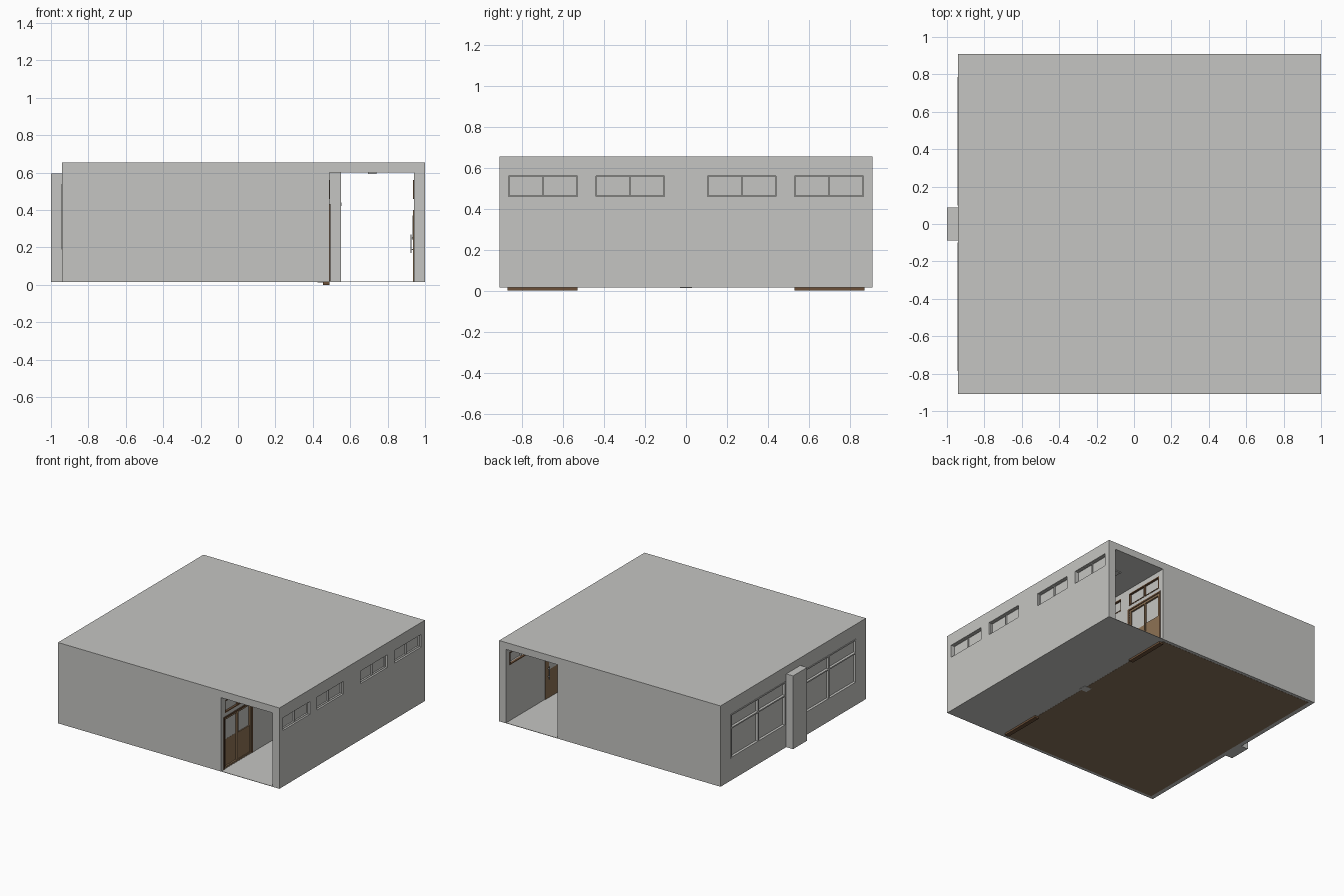
import bpy, bmesh
from mathutils import Vector

if "Cube" in bpy.data.objects:
    bpy.data.objects.remove(bpy.data.objects["Cube"])


def material(name, rgb):
    m = bpy.data.materials.new(name)
    m.diffuse_color = (*rgb, 1)
    m.use_nodes = True
    m.node_tree.nodes["Principled BSDF"].inputs["Base Color"].default_value = m.diffuse_color
    return m


PLASTER = material("plaster_grey", (0.56, 0.56, 0.54))
WOOD = material("wood_brown", (0.27, 0.17, 0.09))
DARK = material("frame_dark_brown", (0.15, 0.08, 0.04))
FLOOR = material("floor_brown", (0.25, 0.17, 0.105))


def boxes(name, spans, mat):
    """One object made of boxes, each (x0, x1, y0, y1, z0, z1)."""
    bm = bmesh.new()
    for x0, x1, y0, y1, z0, z1 in spans:
        vs = bmesh.ops.create_cube(bm, size=1)["verts"]
        for v in vs:
            v.co = Vector((x1 if v.co.x > 0 else x0,
                           y1 if v.co.y > 0 else y0,
                           z1 if v.co.z > 0 else z0))
    me = bpy.data.meshes.new(name)
    bm.to_mesh(me)
    bm.free()
    me.materials.append(mat)
    ob = bpy.data.objects.new(name, me)
    bpy.context.scene.collection.objects.link(ob)
    return ob


def cut(ob, spans):
    """Cut box-shaped openings and bake the result."""
    cutter = boxes("cutter", spans, PLASTER)
    cutter.hide_render = True
    mod = ob.modifiers.new("openings", "BOOLEAN")
    mod.operation, mod.solver, mod.object = "DIFFERENCE", "EXACT", cutter
    dg = bpy.context.evaluated_depsgraph_get()
    me = bpy.data.meshes.new_from_object(ob.evaluated_get(dg))
    ob.modifiers.clear()
    ob.data = me
    bpy.data.objects.remove(cutter)


def window(name, x0, x1, y0, y1, z0, z1, mat, split=None, w=0.008):
    """Frame with a centre mullion, optional transom, and a thin pane."""
    ym, xm = (y0 + y1) / 2, (x0 + x1) / 2
    bars = [(x0, x1, y0, y0 + w, z0, z1), (x0, x1, y1 - w, y1, z0, z1),
            (x0, x1, ym - w / 2, ym + w / 2, z0 + w, z1 - w),
            (x0, x1, y0 + w, y1 - w, z0, z0 + w),
            (x0, x1, y0 + w, y1 - w, z1 - w, z1)]
    if split:
        bars.append((x0, x1, y0 + w, y1 - w, split - w / 2, split + w / 2))
    boxes(name + "_frame", bars, mat)
    boxes(name + "_pane", [(xm - 0.002, xm + 0.002, y0, y1, z0, z1)], PLASTER)


def both(y0, y1):
    return [(-y1, -y0), (y0, y1)]


B, C, T = 0.015, 0.60, 0.655      # base, ceiling and roof heights
L, R, Y, P = -0.94, 1.0, 0.91, 0.49
HI = both(0.105, 0.44) + both(0.53, 0.865)    # high window spans along y
DOORS = both(0.53, 0.87)

# Outer shell: one block, hollowed into the classroom and open corridor
shell = boxes("building_shell", [(L, R, -Y, Y, B, T)], PLASTER)
cut(shell, [(-0.90, P - 0.05, -0.87, 0.87, B + 0.005, C)])
cut(shell, [(P, 0.94, -1.1, 1.1, B + 0.003, C)])
cut(shell, [(0.93, 1.1, a, b, 0.46, 0.56) for a, b in HI])
cut(shell, [(P - 0.06, P + 0.02, a, b, 0.46, 0.56) for a, b in HI])
cut(shell, [(P - 0.06, P + 0.02, a, b, B + 0.004, 0.42) for a, b in DOORS])
cut(shell, [(-1.0, -0.89, a, b, 0.19, 0.54) for a, b in both(0.10, 0.785)])

# Pillars
boxes("outer_pillar", [(-1.0, L + 0.002, -0.088, 0.088, B, C - 0.005)], PLASTER)
boxes("corridor_pillar", [(0.425, 0.55, -0.088, 0.088, B, C)], PLASTER)

# Windows on the three long walls
for i, (a, b) in enumerate(HI):
    window(f"corridor_window_{i}", 0.955, 0.985, a, b, 0.46, 0.56, PLASTER, w=0.004)
    boxes(f"corridor_window_trim_{i}", [
        (0.936, 0.955, a, b, 0.46, 0.467), (0.936, 0.955, a, b, 0.553, 0.56),
        (0.936, 0.955, a, a + 0.007, 0.467, 0.553),
        (0.936, 0.955, b - 0.007, b, 0.467, 0.553)], DARK)
    window(f"transom_window_{i}", 0.455, P + 0.002, a, b, 0.46, 0.56, DARK)
for i, (a, b) in enumerate(both(0.10, 0.785)):
    window(f"classroom_window_{i}", -0.944, -0.90, a, b, 0.19, 0.54,
           PLASTER, split=0.43, w=0.010)

# Sliding doors with wooden lower panels, and their floor tracks
for i, (a, b) in enumerate(DOORS):
    m = (a + b) / 2
    window(f"sliding_door_{i}", 0.458, 0.488, a, b, B, 0.42, WOOD, w=0.016)
    boxes(f"door_panel_{i}", [(0.463, 0.476, a, m, B, 0.24),
                              (0.470, 0.483, m, b, B, 0.24)], WOOD)
    boxes(f"door_trim_{i}", [(0.45, P + 0.004, a - 0.012, a, B + 0.004, 0.432),
                             (0.45, P + 0.004, b, b + 0.012, B + 0.004, 0.432),
                             (0.45, P + 0.004, a, b, 0.42, 0.432)], DARK)
    boxes(f"door_track_{i}", [(0.455, P, a, b, 0.0, B + 0.004)], DARK)

# Classroom floor, seen from below
boxes("wood_floor", [(-0.905, 0.47, -0.885, 0.885, B - 0.001, B + 0.007)], FLOOR)
boxes("floor_pillar_base", [(0.425, 0.49, -0.03, 0.03, B - 0.002, B)], PLASTER)

# Side door on the corridor wall, with a pull handle
boxes("side_door", [(0.935, 0.942, 0.11, 0.42, B + 0.003, 0.40)], WOOD)
boxes("side_door_pane", [(0.934, 0.936, 0.15, 0.38, 0.24, 0.37)], PLASTER)
boxes("side_door_handle", [(0.922, 0.927, 0.385, 0.392, 0.17, 0.27),
                           (0.927, 0.936, 0.385, 0.392, 0.185, 0.192),
                           (0.927, 0.936, 0.385, 0.392, 0.248, 0.255)], PLASTER)

# Ceiling lamps and pillar sign
boxes("corridor_lamps", [(0.695, 0.740, y - 0.13, y + 0.13, 0.593, C + 0.002)
                         for y in (-0.55, 0, 0.55)], PLASTER)
boxes("pillar_plate", [(0.548, 0.554, -0.02, 0.02, 0.42, 0.44)], PLASTER)
